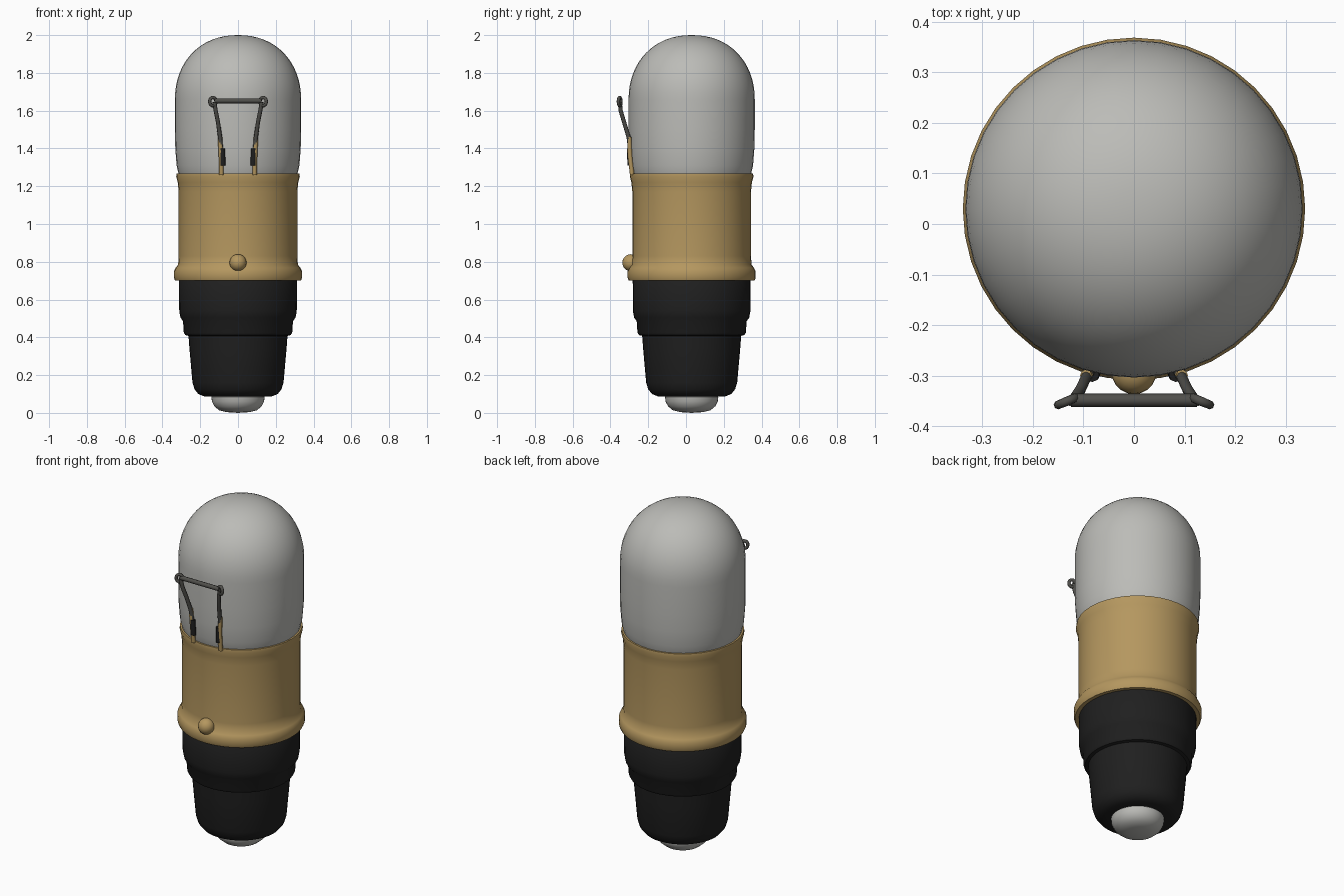
import bpy, bmesh, math
from mathutils import Vector

if "Cube" in bpy.data.objects:
    bpy.data.objects.remove(bpy.data.objects["Cube"], do_unlink=True)

AXIS_Y = 0.03


def material(name, color):
    m = bpy.data.materials.new(name)
    m.use_nodes = True
    m.diffuse_color = (*color, 1)
    bsdf = m.node_tree.nodes["Principled BSDF"]
    bsdf.inputs["Base Color"].default_value = (*color, 1)
    bsdf.inputs["Roughness"].default_value = 0.6
    return m


glass = material("frosted grey glass", (0.5, 0.5, 0.475))
brass = material("brass", (0.46, 0.31, 0.115))
black = material("black insulator", (0.014, 0.014, 0.014))
wire = material("dark wire", (0.08, 0.078, 0.07))


def finish(name, bm, mat, angle=40):
    bmesh.ops.recalc_face_normals(bm, faces=bm.faces)
    mesh = bpy.data.meshes.new(name)
    bm.to_mesh(mesh)
    bm.free()
    mesh.materials.append(mat)
    ob = bpy.data.objects.new(name, mesh)
    bpy.context.collection.objects.link(ob)
    bpy.ops.object.select_all(action='DESELECT')
    ob.select_set(True)
    bpy.context.view_layer.objects.active = ob
    bpy.ops.object.shade_smooth_by_angle(angle=math.radians(angle))
    return ob


def lathe(name, profile, mat, segments=40, angle=40):
    """Spin (radius, z) points around the bulb axis."""
    bm = bmesh.new()
    verts = [bm.verts.new((r, 0, z)) for r, z in profile]
    edges = [bm.edges.new(pair) for pair in zip(verts, verts[1:])]
    bmesh.ops.spin(bm, geom=verts + edges, cent=(0, 0, 0), axis=(0, 0, 1),
                   angle=math.tau, steps=segments)
    bmesh.ops.remove_doubles(bm, verts=bm.verts, dist=0.0005)
    bmesh.ops.translate(bm, verts=bm.verts, vec=(0, AXIS_Y, 0))
    return finish(name, bm, mat, angle)


def tube(name, points, radius, mat, closed=False, sides=8):
    """Sweep a round section along a path."""
    pts = [Vector(p) for p in points]
    n = len(pts)
    bm = bmesh.new()
    rings = []
    for i, p in enumerate(pts):
        a = pts[i - 1] if closed or i else p
        b = pts[(i + 1) % n] if closed or i < n - 1 else p
        t = (b - a).normalized()
        ref = Vector((0, 1, 0)) if abs(t.y) < 0.9 else Vector((1, 0, 0))
        u = t.cross(ref).normalized()
        v = t.cross(u)
        rings.append([bm.verts.new(p + radius * (u * math.cos(k * math.tau / sides)
                      + v * math.sin(k * math.tau / sides))) for k in range(sides)])
    for i in range(n if closed else n - 1):
        a, b = rings[i], rings[(i + 1) % n]
        for k in range(sides):
            j = (k + 1) % sides
            bm.faces.new((a[k], a[j], b[j], b[k]))
    if not closed:
        bm.faces.new(rings[0])
        bm.faces.new(rings[-1])
    return finish(name, bm, mat, 50)


# Glass envelope: near-straight wall and a slightly squared dome
dome = []
for i in range(17):
    t = i / 16 * math.pi / 2
    dome.append((0.334 * math.cos(t) ** 0.92, 1.66 + 0.34 * math.sin(t) ** 0.95))
dome[-1] = (0, 2.0)
lathe("glass_bulb", [(0.3, 1.22), (0.316, 1.27), (0.325, 1.31), (0.332, 1.4),
                     (0.334, 1.5)] + dome, glass)

# Brass sleeve with a flared lip and a bottom flange
lathe("brass_sleeve", [(0.3, 0.7), (0.333, 0.7), (0.339, 0.715), (0.339, 0.75),
                       (0.33, 0.768), (0.317, 0.785), (0.314, 0.83), (0.314, 1.17),
                       (0.319, 1.22), (0.327, 1.25), (0.325, 1.268), (0.308, 1.268),
                       (0.305, 1.24)], brass)

# Stepped insulator
lathe("black_base", [(0.3, 0.72), (0.312, 0.7), (0.311, 0.54), (0.305, 0.505),
                     (0.291, 0.485), (0.287, 0.425), (0.279, 0.412), (0.262, 0.408),
                     (0.257, 0.34), (0.241, 0.16), (0.23, 0.125), (0.21, 0.1),
                     (0.18, 0.088), (0.12, 0.085)], black)

# Rounded end contact
lathe("end_contact", [(0.13, 0.1), (0.141, 0.085), (0.138, 0.06), (0.125, 0.035),
                      (0.1, 0.014), (0.06, 0.004), (0, 0)], glass)

# Locating pin on the sleeve
bm = bmesh.new()
bmesh.ops.create_uvsphere(bm, u_segments=20, v_segments=12, radius=0.045)
bmesh.ops.translate(bm, verts=bm.verts, vec=(0, -0.292, 0.795))
finish("locating_pin", bm, brass)

# Filament supports, mirrored left and right
for side, s in (("left", 1), ("right", -1)):
    tube(side + "_brass_lead", [(s * 0.088, -0.285, 1.26), (s * 0.09, -0.296, 1.36),
                                (s * 0.095, -0.3, 1.46)], 0.012, brass)
    tube(side + "_lead_clamp", [(s * 0.08, -0.296, 1.31), (s * 0.083, -0.299, 1.4)],
         0.014, black)
    tube(side + "_support_wire", [(s * 0.09, -0.296, 1.4), (s * 0.095, -0.304, 1.46),
                                  (s * 0.106, -0.328, 1.54), (s * 0.118, -0.346, 1.6),
                                  (s * 0.126, -0.35, 1.645)], 0.011, wire)
    loop = []
    for i in range(14):
        t = i / 14 * math.tau
        loop.append((s * 0.133 + 0.017 * math.cos(t), -0.351 - s * 0.007 * math.cos(t),
                     1.648 + 0.022 * math.sin(t)))
    tube(side + "_wire_loop", loop, 0.009, wire, closed=True)

# Filament bar
tube("filament_bar", [(-0.125, -0.349, 1.652), (0.125, -0.349, 1.652)], 0.013, wire)
